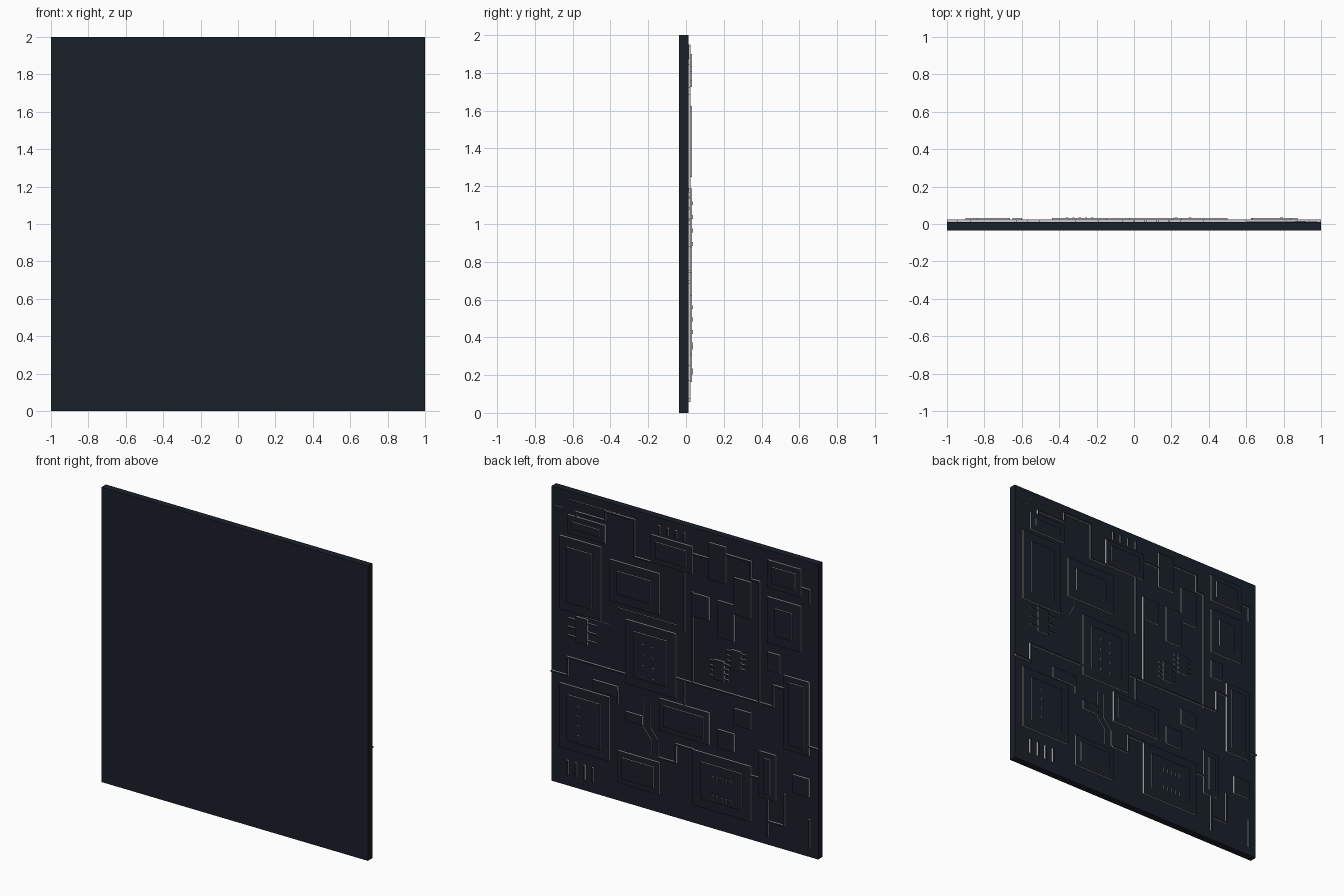
import bpy, bmesh
from mathutils import Vector

if "Cube" in bpy.data.objects:
    bpy.data.objects.remove(bpy.data.objects["Cube"])

G = 1 / 16            # layout grid cell
BACK = 0.012          # y of the slab's rear face
L1, L2, L3 = 0.024, 0.031, 0.036


def material(name, rgb):
    m = bpy.data.materials.new(name)
    m.diffuse_color = (*rgb, 1)
    m.use_nodes = True
    m.node_tree.nodes["Principled BSDF"].inputs["Base Color"].default_value = m.diffuse_color
    return m


dark = material("dark_panel", (0.010, 0.014, 0.022))
edge = material("edge_grey", (0.6, 0.6, 0.6))


def prism(bm, pts, y0, y1):
    """Open-bottomed prism: dark cap, grey walls. pts are in grid cells (x, z)."""
    lo = [bm.verts.new((x * G, y0, z * G)) for x, z in pts]
    hi = [bm.verts.new((x * G, y1, z * G)) for x, z in pts]
    n = len(pts)
    bm.faces.new(hi).material_index = 0
    for i in range(n):
        j = (i + 1) % n
        bm.faces.new((lo[i], lo[j], hi[j], hi[i])).material_index = 1


def box(bm, x0, x1, z0, z1, y0, y1):
    prism(bm, [(x0, z0), (x0, z1), (x1, z1), (x1, z0)], y0, y1)


def trace(bm, pts, half, y1):
    for a, b in zip(pts, pts[1:]):
        a, b = Vector(a), Vector(b)
        d = (b - a).normalized() * half
        s = Vector((d.y, -d.x))
        prism(bm, [a - d - s, b + d - s, b + d + s, a - d + s], BACK, y1)


def finish(bm, name):
    bmesh.ops.recalc_face_normals(bm, faces=bm.faces)
    for f in bm.faces:                      # caps always look backwards
        if f.material_index == 0 and f.normal.y < 0:
            f.normal_flip()
    me = bpy.data.meshes.new(name)
    bm.to_mesh(me)
    bm.free()
    me.materials.append(dark)
    me.materials.append(edge)
    bpy.context.collection.objects.link(bpy.data.objects.new(name, me))


# Base slab
bpy.ops.mesh.primitive_cube_add(size=1, location=(0, (BACK - 0.036) / 2, 1))
slab = bpy.context.object
slab.name = "base_slab"
slab.scale = (2, BACK + 0.036, 2)
slab.data.materials.append(dark)

# Raised plates (x0, x1, z0, z1) in grid cells, with an inset second step
stepped = [
    (10, 15, 19, 27), (9.5, 14, 27.5, 29.5), (-1, 4, 27, 30), (3, 9, 21.5, 26),
    (1, 7, 13, 20), (9, 15, 4, 11), (-3, 3, 9, 12.5), (3, 8, 2, 5.5),
    (-8, -1, 2, 8), (-14, -10, 28, 31), (-14, -10, 22, 27), (-15, -12, 11, 19),
    (-11, -9, 5, 10),
]
bm = bmesh.new()
for x0, x1, z0, z1 in stepped:
    k = 0.6 if x1 - x0 < 4 or z1 - z0 < 4 else 1
    box(bm, x0, x1, z0, z1, BACK, L1)
    box(bm, x0 + k, x1 - k, z0 + k, z1 - k, L1, L2)
finish(bm, "stepped_plates")

# Single-height plates
plain = [
    (-5, -3, 27, 31), (-3, -1, 22.5, 25), (-6, -4, 21, 25), (-8, -6, 24, 28),
    (-8, -6, 12, 13.8), (8, 11, 11.2, 12.4), (-15, -13, 6.5, 8.5),
    (-11.5, -10, 19, 21), (-6, -4, 9, 11), (5, 7, 9, 10),
]
bm = bmesh.new()
for p in plain:
    box(bm, *p, BACK, L1)
finish(bm, "flat_plates")

# Circuit traces
runs = [
    [(13, 29.4), (13, 30), (9.5, 30), (9.5, 31), (6, 31), (6, 27), (4, 27)],
    [(-5, 30.2), (-8, 30.2), (-8, 28.3), (-9, 28.3), (-9, 15)],
    [(1, 15.2), (-10.7, 15.2), (-10.7, 17.5), (-12, 17.5)],
    [(15.9, 12), (14, 12), (14, 14), (7, 14)],
    [(0, 27), (0, 20.5)],
    [(-1, 25), (-1, 15.2)],
    [(0, 15), (0, 11), ],
    [(-10, 7.4), (-10, 1)],
    [(-10, 2.6), (-12, 2.6), (-12, 6)],
    [(-15, 4), (-15, 1)],
    [(-15, 12), (-15.9, 12)],
    [(-1, 8), (1, 8), (1, 6), (3, 6)],
    [(-3, 29.2), (-1, 29.2)],
    [(-8, 7), (-9, 7)],
    [(8, 12), (8, 10.5)],
    [(-14, 29), (-15, 29), (-15, 27.5)],
]
bm = bmesh.new()
for r in runs:
    trace(bm, r, 0.09, L1)
finish(bm, "circuit_traces")

# Finer traces with angled bends
fine = [
    [(15.6, 30), (14.6, 30), (13.8, 31.1), (8, 31.1)],
    [(12, 18.8), (9, 18.8), (8, 20.9), (1, 20.9)],
    [(5, 11.7), (5, 8.8), (4, 7.6), (4, 6)],
    [(4.2, 11.7), (4.2, 9), (3.2, 7.8), (3.2, 6)],
]
bm = bmesh.new()
for r in fine:
    trace(bm, r, 0.05, BACK + 0.005)
finish(bm, "fine_traces")

# Small chips with legs
bm = bmesh.new()
for cx, cz, w, h, n in ((12.3, 17.3, 0.7, 1.4, 3), (-4.2, 17.4, 0.6, 1.1, 4), (-6.2, 19, 0.6, 1.1, 4)):
    box(bm, cx - w, cx + w, cz - h, cz + h, BACK, L1)
    for i in range(n):
        z = cz + h * (2 * (i + 0.5) / n - 1)
        for s in (-1, 1):
            a, b = sorted((cx + s * w, cx + s * (w + (1 if n == 3 else 0.5))))
            box(bm, a, b, z - 0.09, z + 0.09, BACK, L1 - 0.003)
finish(bm, "small_chips")

# Rows of upright pins
bm = bmesh.new()
for i in range(4):
    box(bm, i - 0.1, i + 0.1, 30.3, 31.2, BACK, L1)
    box(bm, 10.9 + i, 11.1 + i, 1.2, 2.8, BACK, L1)
finish(bm, "pin_rows")

# Contact studs on the larger chips
bm = bmesh.new()
studs = [(x, 14.3 + 1.15 * i) for i in range(4) for x in (3.6, 4.8)]
studs += [(12.6, 5.8 + 1.05 * i) for i in range(4)]
for x, z in studs:
    box(bm, x - 0.13, x + 0.13, z - 0.16, z + 0.16, L2, L3)
for i in range(5):
    for z in (3.5, 5.6):
        x = -5.7 + 0.53 * i
        box(bm, x - 0.1, x + 0.1, z - 0.25, z + 0.25, L2, L3)
finish(bm, "contact_studs")
